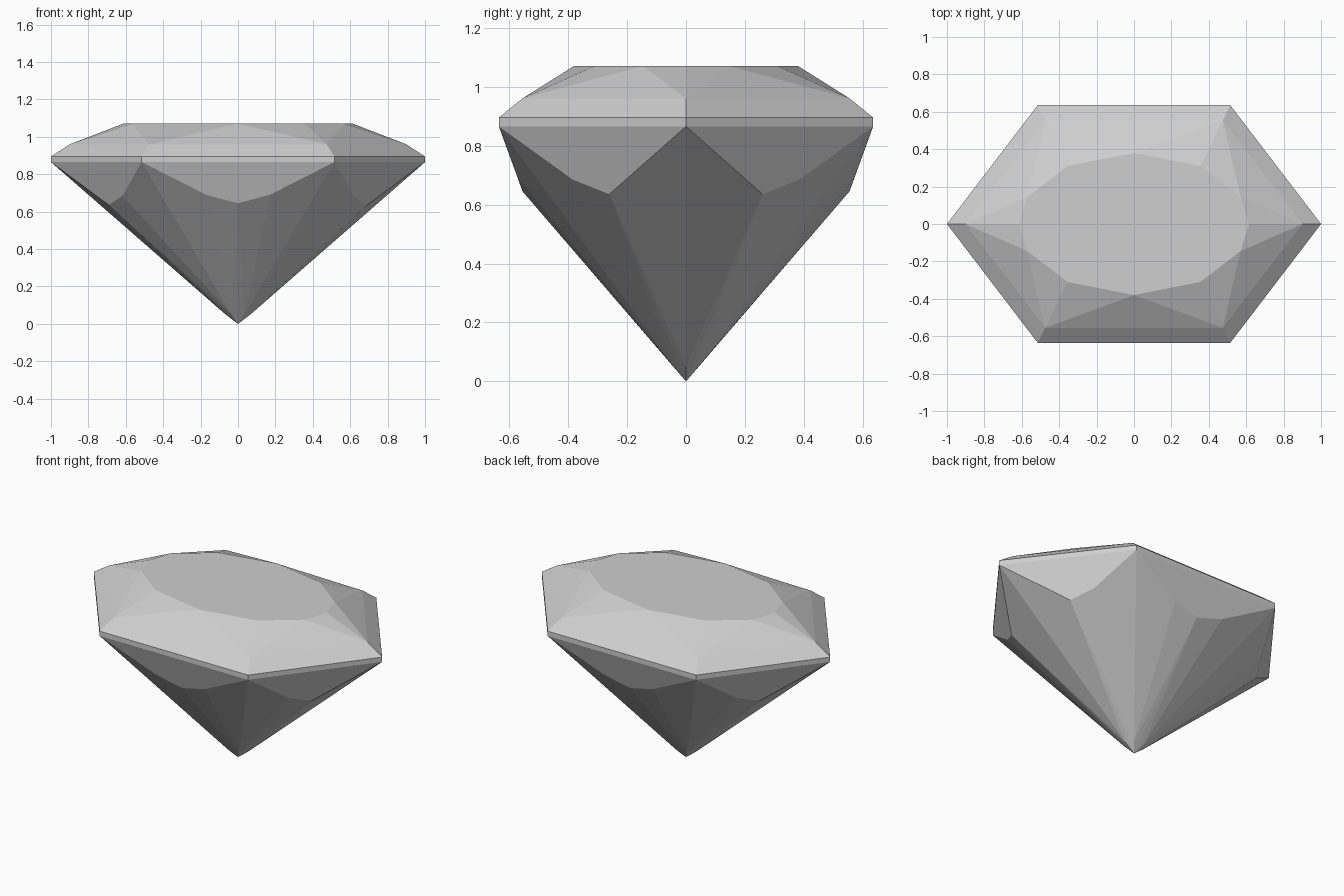
import bpy
import bmesh
import math

if "Cube" in bpy.data.objects:
    bpy.data.objects.remove(bpy.data.objects["Cube"], do_unlink=True)

# Stone colour
stone = bpy.data.materials.new("pale_grey_stone")
stone.use_nodes = True
colour = (0.62, 0.62, 0.62, 1)
stone.diffuse_color = colour
stone.node_tree.nodes["Principled BSDF"].inputs["Base Color"].default_value = colour

# Facet corners for one quarter of the gem
quarter = [
    # table
    (0.615, 0, 1.07), (0.57, 0.145, 1.07), (0.355, 0.31, 1.07), (0, 0.38, 1.07),
    # crown
    (0.9, 0, 0.96), (0.475, 0.555, 0.96),
    # girdle
    (1, 0, 0.895), (0.515, 0.635, 0.895), (1, 0, 0.865), (0.515, 0.635, 0.865),
    # pavilion
    (0.69, 0.26, 0.635), (0.618, 0.385, 0.685), (0.17, 0.571, 0.69), (0, 0.555, 0.645),
    # culet
    (0.066, 0, 0.05), (0.034, 0.042, 0.05), (0, 0, 0),
]

# Mirror across both axes and wrap in flat facets
points = {(sx * x + 0.0, sy * y + 0.0, z)
          for x, y, z in quarter for sx in (1, -1) for sy in (1, -1)}
bm = bmesh.new()
for p in sorted(points):
    bm.verts.new(p)
bmesh.ops.convex_hull(bm, input=bm.verts[:])
bmesh.ops.dissolve_limit(bm, angle_limit=math.radians(1.5),
                         verts=bm.verts[:], edges=bm.edges[:])
bmesh.ops.recalc_face_normals(bm, faces=bm.faces[:])

mesh = bpy.data.meshes.new("cut_gem")
bm.to_mesh(mesh)
bm.free()
mesh.materials.append(stone)
gem = bpy.data.objects.new("cut_gem", mesh)
bpy.context.collection.objects.link(gem)
